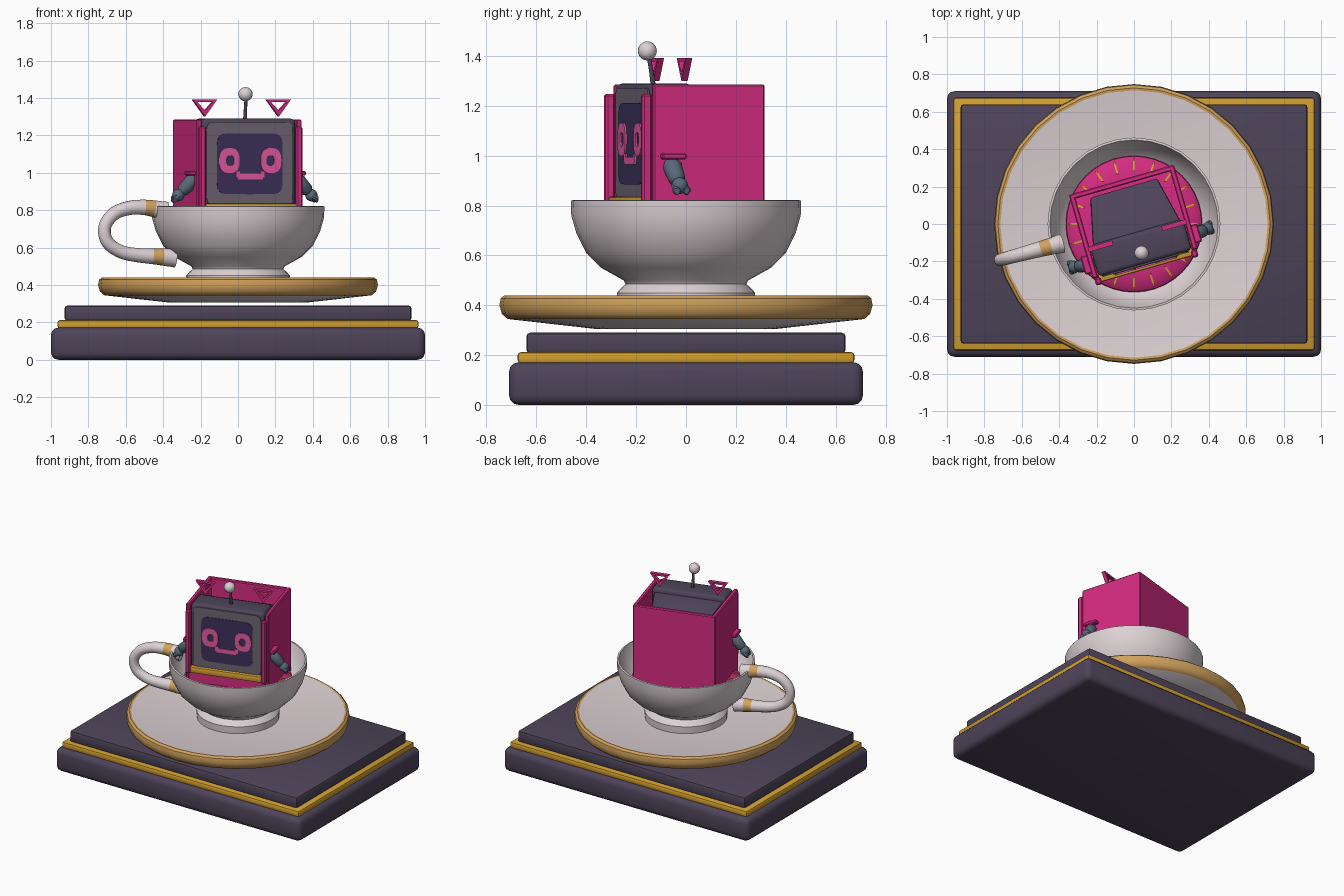
import bpy, bmesh, math
from mathutils import Matrix, Vector

if "Cube" in bpy.data.objects:
    bpy.data.objects.remove(bpy.data.objects["Cube"])

def mat(name, *c):
    m = bpy.data.materials.new(name)
    m.diffuse_color = (*c, 1)
    m.use_nodes = True
    m.node_tree.nodes["Principled BSDF"].inputs["Base Color"].default_value = m.diffuse_color
    return m

DARK = mat("dark_plum", .075, .058, .10)
GREY = mat("bezel_grey", .15, .125, .165)
SCREEN = mat("screen_indigo", .045, .03, .10)
PINK = mat("hot_pink", .66, .025, .22)
LIGHT = mat("face_pink", .76, .10, .34)
WHITE = mat("porcelain", .72, .64, .66)
TAN = mat("rim_tan", .64, .36, .11)
GOLD = mat("gold", .65, .35, .028)
SLATE = mat("slate", .098, .14, .19)
ROBOT = Matrix.Rotation(math.radians(16), 4, 'Z')   # the robot is turned in the cup
I = Matrix()

def finish(name, bm, mats, M=I, angle=35):
    bmesh.ops.recalc_face_normals(bm, faces=bm.faces)
    me = bpy.data.meshes.new(name)
    bm.to_mesh(me)
    bm.free()
    me.transform(M)
    for m in (mats if isinstance(mats, list) else [mats]):
        me.materials.append(m)
    me.shade_smooth()
    me.set_sharp_from_angle(angle=math.radians(angle))
    ob = bpy.data.objects.new(name, me)
    bpy.context.collection.objects.link(ob)
    return ob

def box(name, lo, hi, m, bevel=0.0, segs=2, M=I, back=None):
    """Box between two corners; back=(sx, sz, dz) tapers the +y end."""
    lo, hi = Vector(lo), Vector(hi)
    c, s = (lo + hi) / 2, hi - lo
    bm = bmesh.new()
    bmesh.ops.create_cube(bm, size=1)
    for v in bm.verts:
        v.co = Vector((v.co.x * s.x, v.co.y * s.y, v.co.z * s.z))
        if back and v.co.y > 0:
            v.co.x *= back[0]
            v.co.z = v.co.z * back[1] + back[2]
        v.co += c
    if bevel:
        bmesh.ops.bevel(bm, geom=bm.edges[:], offset=bevel, segments=segs, profile=.5, affect='EDGES')
    return finish(name, bm, m, M)

def lathe(name, pts, mats, n=32, rule=None, angle=35):
    bm = bmesh.new()
    vs = [bm.verts.new((r, 0, z)) for r, z in pts]
    es = [bm.edges.new(p) for p in zip(vs, vs[1:])]
    bmesh.ops.spin(bm, geom=vs + es, axis=(0, 0, 1), cent=(0, 0, 0), steps=n,
                   angle=2 * math.pi, use_duplicate=False)
    bmesh.ops.remove_doubles(bm, verts=bm.verts, dist=1e-4)
    if rule:
        for f in bm.faces:
            f.material_index = rule(f.calc_center_median())
    return finish(name, bm, mats, angle=angle)

def tube(name, path, radii, mats, M=I, sides=14, rule=None):
    """Capped tube along a path lying in the local xz plane (or any nearly straight path)."""
    bm = bmesh.new()
    path = [Vector(p) for p in path]
    rings = []
    for i, p in enumerate(path):
        t = (path[min(i + 1, len(path) - 1)] - path[max(i - 1, 0)]).normalized()
        a = Vector((0, 1, 0))
        a = (a - t * a.dot(t)).normalized()
        b = t.cross(a)
        rings.append([bm.verts.new(p + radii[i] * (a * math.cos(k * math.tau / sides) +
                      b * math.sin(k * math.tau / sides))) for k in range(sides)])
    for r, q in zip(rings, rings[1:]):
        c = sum((v.co for v in r + q), Vector()) / (2 * sides)
        for k in range(sides):
            f = bm.faces.new((r[k - 1], r[k], q[k], q[k - 1]))
            f.material_index = rule(c) if rule else 0
    bm.faces.new(rings[0])
    bm.faces.new(rings[-1])
    return finish(name, bm, mats, M, 40)

def ball(name, c, r, m, M=I):
    bm = bmesh.new()
    bmesh.ops.create_uvsphere(bm, u_segments=18, v_segments=12, radius=r)
    bmesh.ops.translate(bm, verts=bm.verts, vec=c)
    return finish(name, bm, m, M, 60)

def oval(cx, cz, w, h, e=2.0, n=32):
    """Superellipse outline in xz; larger e is squarer."""
    f = lambda t: math.copysign(abs(t) ** (2 / e), t)
    return [(cx + w * f(math.cos(k * math.tau / n)), cz + h * f(math.sin(k * math.tau / n)))
            for k in range(n)]

def plate(name, outer, y0, y1, m, inner=None):
    """Flat plate facing -y from an outline, optionally with a matching hole outline."""
    bm = bmesh.new()
    mk = lambda o, y: [bm.verts.new((x, y, z)) for x, z in o]
    n = len(outer)
    a, b = mk(outer, y0), mk(outer, y1)
    loops = [(a, b)]
    if inner:
        c, d = mk(inner, y0), mk(inner, y1)
        loops += [(b, d), (d, c), (c, a)]
    else:
        bm.faces.new(a)
        bm.faces.new(b)
    for p, q in loops:
        for k in range(n):
            bm.faces.new((p[k - 1], p[k], q[k], q[k - 1]))
    return finish(name, bm, m, ROBOT)

# stepped plinth
box("plinth_base", (-1, -.71, 0), (1, .71, .172), DARK, .04, 3)
box("plinth_gold_step", (-.965, -.675, .168), (.965, .675, .212), GOLD, .012)
box("plinth_top", (-.927, -.64, .208), (.927, .64, .29), DARK, .015)

# saucer with coloured rim
lathe("saucer", [(0, .305), (.36, .305), (.715, .345), (.738, .365), (.748, .4), (.743, .428),
                 (.728, .44), (.715, .438), (.5, .418), (.3, .4), (0, .4)], [WHITE, TAN], 32,
      lambda c: int(c.xy.length > .717))

# cup, with inner wall
lathe("cup", [(0, .398), (.275, .398), (.277, .45), (.262, .468), (.242, .485), (.25, .5), (.34, .55),
              (.4, .61), (.44, .69), (.46, .76), (.462, .82), (.45, .822), (.428, .75), (.38, .67),
              (.3, .61), (0, .59)], WHITE, 32)

# handle, radial from the cup, with two coloured bands
ctrl = [(.40, .795), (.45, .805), (.52, .815), (.60, .812), (.68, .785), (.73, .73), (.738, .67), (.71, .615),
        (.64, .575), (.56, .56), (.475, .553), (.42, .55), (.35, .545)]
pts = []
for i in range(len(ctrl) - 1):
    p = [Vector(ctrl[min(max(i + k, 0), len(ctrl) - 1)]) for k in (-1, 0, 1, 2)]
    for j in range(4):
        t = j / 4
        q = .5 * (2 * p[1] + (p[2] - p[0]) * t + (2 * p[0] - 5 * p[1] + 4 * p[2] - p[3]) * t * t +
                  (3 * p[1] - p[0] - 3 * p[2] + p[3]) * t ** 3)
        pts.append((q.x, 0, q.y))
pts.append((.35, 0, .545))
radii = [.034 + .018 * abs(2 * i / (len(pts) - 1) - 1) ** 2 for i in range(len(pts))]
tube("cup_handle", pts, radii, [WHITE, TAN], Matrix.Rotation(math.radians(195), 4, 'Z'),
     rule=lambda c: int(.465 < c.x < .525 if c.z > .7 else .42 < c.x < .476))

# pleated cushion with gold seams
lathe("cushion", [(0, .62), (.34, .62), (.365, .66), (.362, .69), (.335, .71), (.27, .722), (0, .725)],
      PINK, 40)
for k in range(20):
    R = Matrix.Rotation(k * math.tau / 20, 4, 'Z')
    S = R @ Matrix.Translation((.315, 0, .715)) @ Matrix.Rotation(.2, 4, 'Y')
    box("cushion_seam", (-.035, -.005, -.006), (.035, .005, .006), GOLD, M=S)

# open pink case around the robot
for s, side in ((-1, "left"), (1, "right")):
    a, b = sorted((s * .263, s * .292))
    box(side + "_case_wall", (a, -.22, .67), (b, .245, 1.285), PINK, .006, 1, ROBOT)
    a, b = sorted((s * .25, s * .285))
    box(side + "_front_strip", (a, -.262, .79), (b, -.222, 1.248), PINK, .008, 1, ROBOT)
    # shoulder bracket and arm
    a, b = sorted((s * .285, s * .325))
    box(side + "_shoulder_bracket", (a, -.19, .985), (b, -.09, 1.01), PINK, .006, 1, ROBOT)
    tube(side + "_arm", [(s * .27, -.145, .975), (s * .30, -.142, .955), (s * .345, -.136, .905),
                         (s * .355, -.134, .893)], [.028, .038, .034, .02], SLATE, ROBOT)
    ball(side + "_hand", (s * .37, -.132, .88), .033, SLATE, ROBOT)
    for d in (-1, 1):
        tube(side + "_finger", [(s * .37, -.132 + d * .018, .875), (s * .392, -.13 + d * .022, .86),
                                (s * .395, -.13 + d * .016, .845)], [.016, .017, .009], SLATE, ROBOT, 8)
    # triangular ear outline, point down
    tri = [(s * .205 - .068, 1.392), (s * .205 + .068, 1.392), (s * .205, 1.3)]
    cx, cz = s * .205, 1.365
    plate(side + "_ear", tri, -.078, -.052, PINK,
          [(cx + (x - cx) * .64, cz + (z - cz) * .5) for x, z in tri])
    # eye ring
    plate(side + "_eye", oval(s * .116, 1.065, .057, .067, 2.6), -.237, -.228, LIGHT,
          oval(s * .112, 1.065, .022, .028, 2.6))
    # mouth corner
    box("mouth_corner", (s * .068 - .012, -.237, .975), (s * .068 + .012, -.228, 1.008), LIGHT, M=ROBOT)
box("case_back", (-.292, .217, .67), (.292, .246, 1.285), PINK, .006, 1, ROBOT)
box("case_front_lip", (-.27, -.235, .67), (.27, -.2, .795), PINK, .006, 1, ROBOT)
box("gold_lip", (-.262, -.25, .79), (.262, -.2, .836), GOLD, .01, 2, ROBOT)

# monitor head with tapering back
box("monitor_front", (-.26, -.22, .8), (.26, -.045, 1.29), DARK, .025, 3, ROBOT)
box("monitor_back", (-.245, -.06, .8), (.245, .2, 1.265), DARK, .012, 2, ROBOT, back=(.76, .75, -.045))
plate("bezel", oval(0, 1.05, .24, .222, 14, 48), -.226, -.218, GREY)
plate("screen", oval(0, 1.048, .182, .163, 8, 48), -.23, -.222, SCREEN)
box("mouth", (-.072, -.237, .965), (.072, -.228, .995), LIGHT, M=ROBOT)

# antenna
tube("antenna_stem", [(0, -.135, 1.27), (0, -.145, 1.34), (0, -.158, 1.41)], [.011, .009, .008], DARK, ROBOT, 10)
ball("antenna_ball", (-.004, -.16, 1.42), .038, WHITE, ROBOT)
